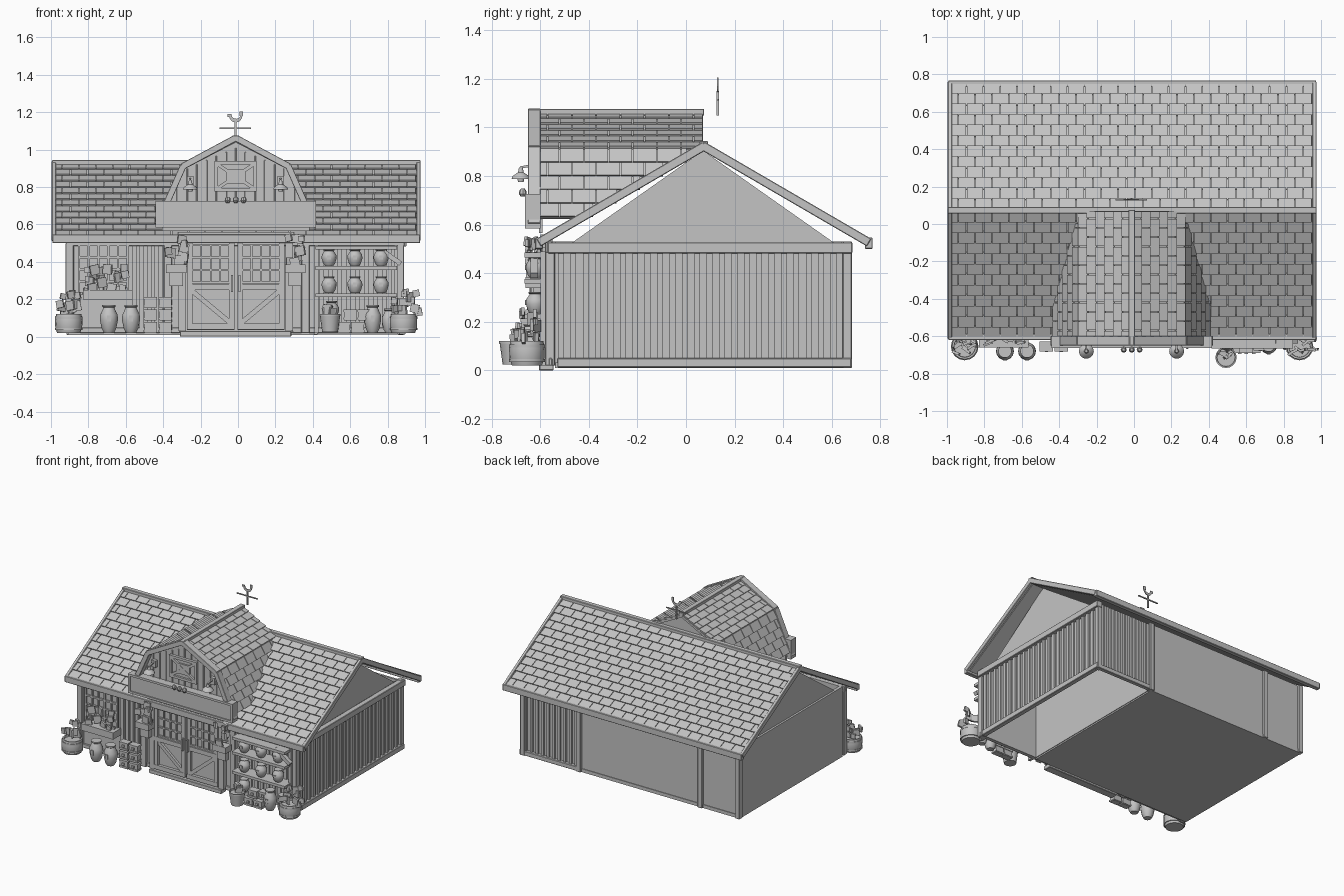
import bpy, bmesh, math, random
from mathutils import Vector as V, Matrix

random.seed(4)
GREY = bpy.data.materials.new("light grey")
GREY.diffuse_color = (0.55, 0.55, 0.55, 1)
CX = -0.012  # centre line of the building


class Part:
    """Collects simple solids in one mesh object."""
    def __init__(self, name):
        self.name, self.bm = name, bmesh.new()

    def obox(self, c, a, b, n):
        m = Matrix((a, b, n)).transposed().to_4x4()
        m.translation = V(c)
        bmesh.ops.create_cube(self.bm, size=1, matrix=m)

    def box(self, x0, x1, y0, y1, z0, z1):
        self.obox(((x0 + x1) / 2, (y0 + y1) / 2, (z0 + z1) / 2),
                  V((x1 - x0, 0, 0)), V((0, y1 - y0, 0)), V((0, 0, z1 - z0)))

    def beam(self, p, q, w, y0, y1):
        """Bar in the xz plane from p to q with width w, between y0 and y1."""
        d = V((q[0] - p[0], 0, q[1] - p[1]))
        n = V((-d.z, 0, d.x)).normalized() * w
        self.obox(((p[0] + q[0]) / 2, (y0 + y1) / 2, (p[1] + q[1]) / 2), d, V((0, y1 - y0, 0)), n)

    def prism(self, pts, off):
        a = [self.bm.verts.new(p) for p in pts]
        b = [self.bm.verts.new(V(p) + V(off)) for p in pts]
        self.bm.faces.new(a)
        self.bm.faces.new(b[::-1])
        for i in range(len(a)):
            j = (i + 1) % len(a)
            self.bm.faces.new((a[j], a[i], b[i], b[j]))

    def lathe(self, c, prof, n=14):
        rings = [[self.bm.verts.new((c[0] + r * math.cos(k * math.tau / n),
                  c[1] + r * math.sin(k * math.tau / n), c[2] + z)) for k in range(n)] for r, z in prof]
        for a, b in zip(rings, rings[1:]):
            for k in range(n):
                self.bm.faces.new((a[k], a[(k + 1) % n], b[(k + 1) % n], b[k]))
        self.bm.faces.new(rings[0][::-1])
        self.bm.faces.new(rings[-1])

    def done(self, smooth=False, bevel=0):
        bmesh.ops.recalc_face_normals(self.bm, faces=self.bm.faces)
        me = bpy.data.meshes.new(self.name)
        self.bm.to_mesh(me)
        self.bm.free()
        me.materials.append(GREY)
        ob = bpy.data.objects.new(self.name, me)
        bpy.context.collection.objects.link(ob)
        if bevel:
            ob.modifiers.new("bevel", "BEVEL").width = bevel
        if smooth:
            bpy.ops.object.select_all(action="DESELECT")
            ob.select_set(True)
            bpy.context.view_layer.objects.active = ob
            bpy.ops.object.shade_smooth_by_angle(angle=math.radians(40))
        return ob


def shingles(part, o, along, up, n, rows, width, length):
    """Courses of tilted tiles; length(row fraction) gives the run of each row."""
    o, along, up, n = V(o), V(along), V(up), V(n).normalized()
    h = up.length / rows
    u = up.normalized()
    tilt = (u * h - n * 0.008) * 1.04
    for r in range(rows):
        end = length((r + 0.5) / rows)
        s = -width * 0.5 * (r % 2)
        while s < end - 0.004:
            a, b = max(s, 0) + 0.002, min(s + width, end) - 0.002
            if b > a:
                part.obox(o + along * (a + b) / 2 + u * h * (r + 0.5) + n * 0.006, along * (b - a), tilt, n * 0.01)
            s += width


# ---- walls, floor and frame
p = Part("walls")
p.box(-0.91, -0.885, -0.54, 0.67, 0.01, 0.53)
p.box(0.85, 0.87, -0.54, 0.67, 0.03, 0.52)
p.box(-0.9, 0.86, -0.555, -0.535, 0.02, 0.53)
p.box(-0.9, 0.41, 0.64, 0.665, 0.01, 0.53)
p.box(0.41, 0.86, 0.64, 0.655, 0.03, 0.53)
p.box(0.4, 0.415, -0.54, 0.65, 0.02, 0.5)
p.done()
p = Part("floor")
p.box(-0.91, 0.41, -0.54, 0.67, 0.01, 0.035)
p.done()
p = Part("gable_panels")
for x in (0.845, -0.895):
    p.prism([(x, -0.47, 0.525), (x, 0.61, 0.525), (x, 0.07, 0.905)], (0.015, 0, 0))
p.done()
p = Part("wall_battens")
for i in range(24):
    y = -0.515 + i * 0.051
    p.box(0.865, 0.882, y - 0.012, y + 0.012, 0.05, 0.485)
for i in range(10):
    x = 0.44 + i * 0.046
    p.box(x - 0.01, x + 0.01, 0.65, 0.668, 0.04, 0.52)
    x = -0.555 + i * 0.02
    if i % 2 == 0:
        p.box(x - 0.012, x + 0.012, -0.57, -0.55, 0.04, 0.5)
p.done()
p = Part("frame_beams")
p.box(0.86, 0.895, -0.53, 0.68, 0.012, 0.05)
p.box(0.86, 0.9, -0.57, 0.685, 0.482, 0.527)
p.box(-0.92, 0.89, -0.58, -0.55, 0.485, 0.53)
p.box(-0.9, -0.31, -0.565, -0.55, 0.02, 0.05)
p.box(0.29, 0.89, -0.565, -0.55, 0.02, 0.05)
p.box(0.41, 0.88, 0.65, 0.68, 0.012, 0.045)
for x in (-0.9, 0.865, -0.375, 0.36):
    p.box(x - 0.022, x + 0.022, -0.58, -0.54, 0.02, 0.5)
for x in (-0.9, -0.59, 0.41, 0.87):
    p.box(x - 0.018, x + 0.018, 0.645, 0.683, 0.01, 0.53)
p.done(bevel=0.003)

# ---- main roof
X0, X1, RY, RZ, EZ = -0.985, 0.965, 0.073, 0.922, 0.53
p, q = Part("roof_shingles"), Part("roof_deck_and_trim")
for ey in (-0.6, 0.747):
    e, up = V((0, ey, EZ)), V((0, RY - ey, RZ - EZ))
    n = V((0, -up.z, up.y)) if up.y > 0 else V((0, up.z, -up.y))
    n.normalize()
    mid = e + up / 2
    q.obox(mid + V((CX, 0, 0)) - n * 0.009, V((X1 - X0 - 0.02, 0, 0)), up, n * 0.018)
    for x in (X0, X1):
        q.obox(mid + V((x, 0, 0)), V((0.022, 0, 0)), up * 1.02, n * 0.036)
    ye = ey - 0.005 if ey < 0 else ey + 0.005
    q.box(X0 - 0.008, X1 + 0.008, ye - 0.016, ye + 0.016, 0.5, 0.546)
    shingles(p, (X0, ey, EZ), (1, 0, 0), up, n, 12, 0.09, lambda t: X1 - X0)
q.box(X0 - 0.01, X1 + 0.01, RY - 0.018, RY + 0.018, 0.917, 0.944)
p.done()
q.done(bevel=0.003)

# ---- gambrel dormer
LO, KN, TOP = (0.41, 0.63), (0.28, 0.91), (0, 1.055)
Y0, Y1 = -0.62, 0.07
roof_y = lambda z: min(Y1, -0.6 + (z - EZ) * (RY + 0.6) / (RZ - EZ))
p, q = Part("dormer_shingles"), Part("dormer_roof")
t = Part("dormer_trim")
for s in (-1, 1):
    lo, kn, top = [(CX + s * a, z) for a, z in (LO, KN, TOP)]
    n1 = V((s * (KN[1] - LO[1]), 0, LO[0] - KN[0])).normalized()
    n2 = V((s * (TOP[1] - KN[1]), 0, KN[0])).normalized()
    q.prism([(lo[0], Y0, lo[1]), (lo[0], roof_y(lo[1]), lo[1]), (kn[0], roof_y(kn[1]), kn[1]), (kn[0], Y0, kn[1])], n1 * -0.015)
    q.prism([(kn[0], Y0, kn[1]), (kn[0], Y1, kn[1]), (top[0], Y1, top[1]), (top[0], Y0, top[1])], n2 * -0.015)
    shingles(p, (lo[0], Y0, lo[1]), (0, 1, 0), (kn[0] - lo[0], 0, kn[1] - lo[1]), n1, 5, 0.1,
             lambda f: roof_y(LO[1] + f * (KN[1] - LO[1])) - Y0)
    shingles(p, (kn[0], Y0, kn[1]), (0, 1, 0), (top[0] - kn[0], 0, top[1] - kn[1]), n2, 6, 0.1, lambda f: Y1 - Y0)
    t.beam((lo[0] + s * 0.01, 0.6), (kn[0], kn[1] + 0.005), 0.034, -0.65, -0.6)
    t.beam((kn[0] + s * 0.005, kn[1]), (top[0], top[1] + 0.008), 0.034, -0.65, -0.6)
t.box(CX - 0.018, CX + 0.018, -0.65, Y1 + 0.005, 1.05, 1.076)
for k in range(-6, 7):  # front boarding battens
    z = 0.9 - max(0, abs(k) - 5) * 0.1 + max(0, 5 - abs(k)) * 0.022
    t.box(CX + k * 0.052 - 0.004, CX + k * 0.052 + 0.004, -0.611, -0.6, 0.6, z)
prof = [(-0.395, 0.565), (0.395, 0.565), (0.395, 0.63), (0.27, 0.905), (0, 1.045), (-0.27, 0.905), (-0.395, 0.63)]
q.prism([(CX + x, -0.605, z) for x, z in prof], (0, 0.015, 0))
q.prism([(CX - 0.27, 0.05, 0.905), (CX + 0.27, 0.05, 0.905), (CX, 0.05, 1.045)], (0, 0.012, 0))
p.done()
q.done()
t.done(bevel=0.002)

# ---- hayloft window
p = Part("loft_window")
p.box(-0.12, 0.095, -0.617, -0.602, 0.78, 0.935)
for a, b in (((-0.125, 0.785), (0.1, 0.785)), ((-0.125, 0.93), (0.1, 0.93)), ((-0.117, 0.78), (-0.117, 0.935)),
             ((0.092, 0.78), (0.092, 0.935)), ((-0.115, 0.79), (0.09, 0.925)), ((-0.115, 0.925), (0.09, 0.79))):
    p.beam(a, b, 0.018, -0.632, -0.612)
p.box(-0.065, 0.04, -0.63, -0.61, 0.82, 0.895)
p.done()

# ---- blank sign board with small ornaments
p = Part("sign_board")
p.box(-0.435, 0.41, -0.655, -0.605, 0.595, 0.715)
for z in (0.592, 0.718):
    p.box(-0.442, 0.417, -0.663, -0.6, z - 0.008, z + 0.008)
for x in (-0.434, 0.409):
    p.box(x - 0.008, x + 0.008, -0.663, -0.6, 0.59, 0.72)
for x in (-0.055, -0.012, 0.03):
    p.lathe((x, -0.672, 0.715), [(0.008, 0), (0.016, 0.012), (0.014, 0.025), (0.008, 0.033)], 8)
p.done()

# ---- gooseneck lamps
p = Part("lamps")
for x in (-0.255, 0.228):
    p.lathe((x, -0.68, 0.775), [(0.012, 0), (0.014, 0.012), (0.04, 0.012), (0.034, 0.025), (0.012, 0.04), (0.008, 0.06)])
    p.obox((x, -0.655, 0.84), V((0.01, 0, 0)), V((0, 0.055, 0.01)), V((0, 0, 0.01)))
    p.box(x - 0.018, x + 0.018, -0.63, -0.605, 0.81, 0.86)
p.done(smooth=True)

# ---- weather vane
p = Part("weather_vane")
p.box(-0.018, -0.008, 0.125, 0.135, 1.05, 1.15)
p.box(-0.1, 0.07, 0.126, 0.134, 1.111, 1.118)
arc = [(0.036 * math.cos(a), 0.04 * math.sin(a)) for a in [math.pi * (1 + k / 8) for k in range(9)]]
inner = [(0.024 * math.cos(a) + 0.002, 0.02 * math.sin(a)) for a in [math.pi * (2 - k / 8) for k in range(9)]]
p.prism([(CX + x, 0.127, 1.185 + z) for x, z in arc + inner], (0, 0.006, 0))
p.box(0.008, 0.026, 0.127, 0.133, 1.18, 1.205)
p.box(-0.055, -0.035, 0.127, 0.133, 1.175, 1.19)
p.done()


def window(p, x0, x1, z0, z1, cols, rows, y, w=0.01):
    p.box(x0, x1, y, y + 0.012, z0, z1)
    for i in range(cols + 1):
        x = x0 + (x1 - x0) * i / cols
        p.box(x - w / 2, x + w / 2, y - 0.012, y, z0, z1)
    for i in range(rows + 1):
        z = z0 + (z1 - z0) * i / rows
        p.box(x0, x1, y - 0.012, y, z - w / 2, z + w / 2)


# ---- double door, step and door frame
p = Part("double_door")
for s in (-1, 1):
    a, b = sorted((CX + s * 0.008, CX + s * 0.26))
    p.box(a, b, -0.575, -0.555, 0.035, 0.5)
    window(p, a + 0.025, b - 0.025, 0.29, 0.49, 4, 3, -0.582)
    for z in (0.055, 0.265):
        p.box(a, b, -0.597, -0.575, z - 0.016, z + 0.016)
    for x in (a + 0.014, b - 0.014):
        p.box(x - 0.014, x + 0.014, -0.595, -0.575, 0.04, 0.5)
    p.beam((CX + s * 0.24, 0.25), (CX + s * 0.03, 0.075), 0.026, -0.593, -0.575)
    x = CX + s * 0.02
    p.box(x - 0.005, x + 0.005, -0.615, -0.595, 0.24, 0.33)
    p.box(CX + s * 0.285 - 0.02, CX + s * 0.285 + 0.02, -0.59, -0.55, 0.03, 0.56)
p.box(-0.32, 0.3, -0.6, -0.55, 0.505, 0.56)
p.done()
p = Part("door_step")
p.box(-0.31, 0.285, -0.605, -0.545, 0, 0.03)
p.done(bevel=0.003)

# ---- left window with sill box
p = Part("left_window")
window(p, -0.85, -0.59, 0.23, 0.49, 5, 4, -0.568, 0.012)
p.box(-0.83, -0.565, -0.66, -0.57, 0.2, 0.25)
p.done()

# ---- wall planters beside the door
p = Part("wall_planters")
for x in (-0.33, 0.305):
    p.box(x - 0.055, x + 0.055, -0.66, -0.59, 0.34, 0.385)
    p.box(x - 0.035, x + 0.035, -0.63, -0.59, 0.27, 0.34)
p.done()

# ---- barrel tubs and bucket
p = Part("tubs")
for x, y in ((-0.905, -0.655), (0.885, -0.655)):
    p.lathe((x, y, 0.02), [(0.062, 0), (0.072, 0.03), (0.073, 0.07), (0.068, 0.1), (0.058, 0.1), (0.056, 0.085)], 16)
    for z in (0.035, 0.095):
        p.lathe((x, y, z), [(0.074, 0), (0.074, 0.012)], 16)
p.lathe((0.492, -0.713, 0.025), [(0.042, 0), (0.054, 0.085), (0.057, 0.085), (0.057, 0.095), (0.05, 0.095), (0.048, 0.085)], 16)
p.done(smooth=True)

# ---- blocky foliage: clusters given by centre, half extents and count
p = Part("foliage")
for cx, cy, cz, hx, hy, hz, k in ((-0.91, -0.655, 0.185, 0.06, 0.04, 0.055, 14), (0.9, -0.655, 0.185, 0.07, 0.04, 0.055, 14),
                                  (-0.7, -0.615, 0.31, 0.11, 0.03, 0.07, 20), (-0.33, -0.63, 0.45, 0.045, 0.025, 0.08, 10),
                                  (0.305, -0.63, 0.45, 0.045, 0.025, 0.08, 10), (0.49, -0.71, 0.13, 0.03, 0.03, 0.02, 5)):
    for i in range(k):
        r = lambda: random.uniform(-1, 1)
        m = Matrix.Rotation(r() * 0.7, 3, "Z") @ Matrix.Rotation(r() * 0.25, 3, "Y")
        w = random.uniform(0.03, 0.055)
        p.obox((cx + r() * hx, cy + r() * hy, cz + r() * hz), m @ V((w, 0, 0)), m @ V((0, 0.014, 0)), m @ V((0, 0, w)))
p.done()

# ---- pots and jars
JAR = [(0.55, 0), (0.8, 0.15), (1, 0.45), (0.97, 0.65), (0.65, 0.86), (0.6, 0.9), (0.75, 0.94), (0.75, 1), (0.6, 1)]
p = Part("jars")
for x, y, z, r, h in [(-0.69, -0.68, 0.02, 0.048, 0.15), (-0.572, -0.68, 0.02, 0.048, 0.15), (0.72, -0.65, 0.02, 0.045, 0.15),
                      (0.5, -0.64, 0.1, 0.04, 0.09), (0.81, -0.63, 0.02, 0.04, 0.13)] + \
        [(x, -0.62, z, 0.04, 0.09) for x in (0.487, 0.625, 0.765) for z in (0.233, 0.378)]:
    p.lathe((x, y, z), [(a * r, b * h) for a, b in JAR])
    p.box(x - 0.01, x + 0.01, y - r - 0.003, y - r + 0.006, z + h * 0.4, z + h * 0.62)
p.done(smooth=True)

# ---- stacked crates
p = Part("crates")
for x, y, z in [(x, -0.655, 0.02 + k * 0.067) for x in (-0.468, -0.388) for k in range(3)] + \
        [(x, -0.665, 0.02) for x in (0.565, 0.64)] + [(0.6, -0.665, 0.087), (0.675, -0.65, 0.087)]:
    p.box(x - 0.033, x + 0.033, y - 0.022, y + 0.022, z, z + 0.058)
    for dz in (0.004, 0.046):
        p.box(x - 0.036, x + 0.036, y - 0.026, y + 0.026, z + dz, z + dz + 0.012)
    p.box(x - 0.009, x + 0.009, y - 0.03, y, z + 0.024, z + 0.04)
p.done()

# ---- display shelves on the right
p = Part("display_shelves")
for z in (0.222, 0.367, 0.475):
    p.box(0.415, 0.85, -0.665, -0.56, z - 0.01, z + 0.01)
for x in (0.42, 0.845):
    p.box(x - 0.01, x + 0.01, -0.6, -0.56, 0.02, 0.49)
p.beam((0.75, 0.475), (0.87, 0.39), 0.026, -0.64, -0.61)
for k in range(9):
    p.box(0.435 + k * 0.048, 0.46 + k * 0.048, -0.566, -0.555, 0.05, 0.48)
p.done()
